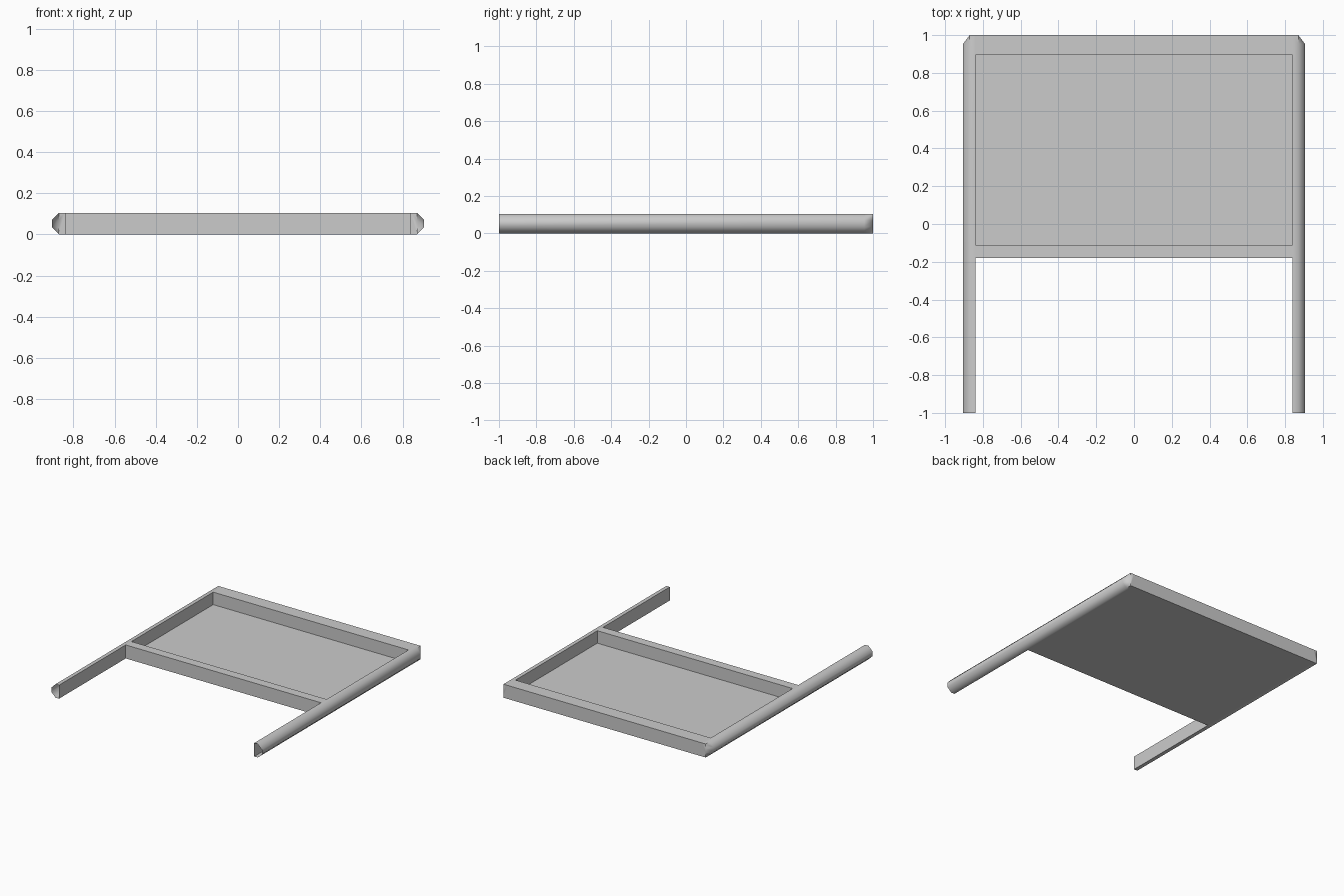
import bpy
import bmesh
import math

cube = bpy.data.objects.get("Cube")
if cube:
    bpy.data.objects.remove(cube, do_unlink=True)

HEIGHT = 0.105
INNER, SHOULDER, OUTER = 0.84, 0.87, 0.905

grey = bpy.data.materials.new("light_grey")
grey.use_nodes = True
grey.diffuse_color = (0.6, 0.6, 0.6, 1)
grey.node_tree.nodes["Principled BSDF"].inputs["Base Color"].default_value = (0.6, 0.6, 0.6, 1)


def finish(name, bm):
    bmesh.ops.recalc_face_normals(bm, faces=bm.faces)
    mesh = bpy.data.meshes.new(name)
    bm.to_mesh(mesh)
    bm.free()
    mesh.materials.append(grey)
    obj = bpy.data.objects.new(name, mesh)
    bpy.context.collection.objects.link(obj)
    return obj


def slab(name, y0, y1, top):
    bm = bmesh.new()
    bmesh.ops.create_cube(bm, size=1)
    for v in bm.verts:
        v.co.x *= 2 * INNER
        v.co.y = y1 if v.co.y > 0 else y0
        v.co.z = top if v.co.z > 0 else 0
    return finish(name, bm)


def side_rail(name, side):
    # Bevelled section, open at the front and cut off at the back corner
    bevel = SHOULDER - OUTER
    profile = [(INNER, 0), (SHOULDER, 0), (OUTER, -bevel),
               (OUTER, HEIGHT + bevel), (SHOULDER, HEIGHT), (INNER, HEIGHT)]
    bm = bmesh.new()
    loops = []
    for y, limit in ((-1, OUTER), (0.953, OUTER), (1, SHOULDER)):
        loops.append([bm.verts.new((side * min(x, limit), y, z)) for x, z in profile])
    for a, b in zip(loops, loops[1:]):
        for i in range(len(profile)):
            j = (i + 1) % len(profile)
            bm.faces.new((a[i], a[j], b[j], b[i]))
    bm.faces.new(loops[-1])
    rail = finish(name, bm)
    bpy.ops.object.select_all(action='DESELECT')
    rail.select_set(True)
    bpy.context.view_layer.objects.active = rail
    bpy.ops.object.shade_smooth_by_angle(angle=math.radians(60))


# Tray floor and the bars at each end of it
slab("tray_floor", -0.11, 0.895, 0.008)
slab("front_crossbar", -0.18, -0.11, HEIGHT)
slab("back_crossbar", 0.895, 1, HEIGHT)

# Long rails projecting past the tray
side_rail("left_rail", 1)
side_rail("right_rail", -1)
